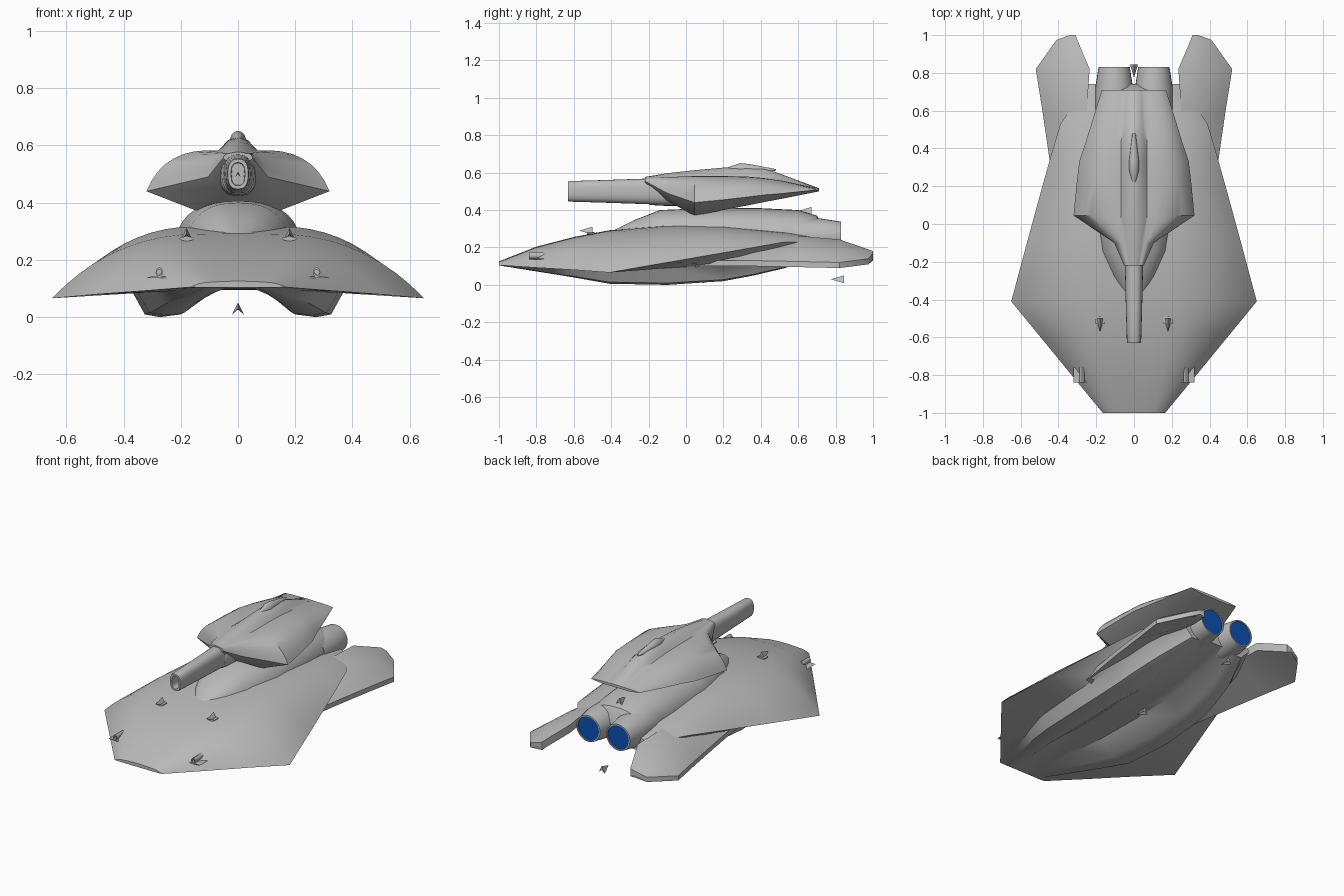
import bpy, bmesh, math
from math import sin, cos, pi

if "Cube" in bpy.data.objects:
    bpy.data.objects.remove(bpy.data.objects["Cube"], do_unlink=True)


def make_material(name, rgb):
    mat = bpy.data.materials.new(name)
    mat.use_nodes = True
    color = (*rgb, 1)
    mat.diffuse_color = color
    mat.node_tree.nodes["Principled BSDF"].inputs["Base Color"].default_value = color
    return mat


GREY = make_material("hull grey", (0.5, 0.5, 0.5))
BLUE = make_material("engine glow blue", (0.003, 0.08, 0.45))


def finish(name, bm, mat, angle):
    bmesh.ops.recalc_face_normals(bm, faces=bm.faces)
    mesh = bpy.data.meshes.new(name)
    bm.to_mesh(mesh)
    bm.free()
    mesh.materials.append(mat)
    obj = bpy.data.objects.new(name, mesh)
    bpy.context.collection.objects.link(obj)
    bpy.ops.object.select_all(action="DESELECT")
    obj.select_set(True)
    bpy.context.view_layer.objects.active = obj
    bpy.ops.object.shade_smooth_by_angle(angle=math.radians(angle))
    return obj


def loft(name, rings, mat=GREY, angle=35, flip=1):
    """Skin a list of (y, [(x, z), ...]) rings and cap both ends."""
    bm = bmesh.new()
    loops = [[bm.verts.new((x * flip, y, z)) for x, z in pts] for y, pts in rings]
    for a, b in zip(loops, loops[1:]):
        n = len(a)
        for i in range(n):
            j = (i + 1) % n
            bm.faces.new((a[i], a[j], b[j], b[i]))
    bm.faces.new(loops[0])
    bm.faces.new(loops[-1])
    return finish(name, bm, mat, angle)


def mirrored(half):
    """Close a half section that runs from top centre to bottom centre."""
    return half + [(-x, z) for x, z in reversed(half[1:-1])]


def bezier(a, b, c, steps=8):
    pts = []
    for i in range(steps + 1):
        t = i / steps
        pts.append(tuple((1 - t) ** 2 * p + 2 * t * (1 - t) * q + t * t * r
                         for p, q, r in zip(a, b, c)))
    return pts


def oval(cx, cz, rx, rz, power=1, n=28):
    def bend(v):
        return math.copysign(abs(v) ** power, v)
    return [(cx + rx * bend(sin(2 * pi * i / n)), cz + rz * bend(cos(2 * pi * i / n)))
            for i in range(n)]


# Hull: arched deck above, two belly pods with a channel between them below
def hull_section(w, edge, s, top, pod, pod_top, pod_low, keel):
    deck = bezier((s, top), (s + 0.58 * (w - s), top - 0.1 * (top - edge)), (w, edge))
    low = pod_low + 0.1 * (keel - pod_low)
    belly = [(pod, pod_top), (0.88 * pod, low), (0.74 * pod, pod_low),
             (0.54 * pod, low), (0.26 * pod, keel), (0, keel)]
    return mirrored([(0, top + 0.004), (s / 2, top + 0.003)] + deck + belly)


hull_stations = [
    (-1, .165, .105, .1, .122, .13, .104, .104, .104),
    (-.8, .33, .092, .15, .2, .21, .092, .072, .1),
    (-.6, .494, .08, .18, .252, .29, .088, .04, .097),
    (-.41, .65, .066, .2, .288, .35, .085, .006, .095),
    (-.1, .567, .12, .2, .315, .37, .09, 0, .095),
    (.2, .485, .172, .2, .31, .36, .11, .02, .1),
    (.36, .44, .2, .2, .295, .34, .14, .05, .115),
    (.53, .39, .23, .18, .28, .3, .16, .09, .14),
    (.74, .25, .225, .15, .25, .21, .19, .16, .18),
]
loft("hull", [(y, hull_section(*row)) for y, *row in hull_stations])


# Raised spine that carries the turret and cowls the engines
def spine_section(w, top, base=0.23):
    arch = [(w * sin(a) ** 0.85, base + (top - base) * cos(a) ** 0.8)
            for a in (i * pi / 18 for i in range(9))]
    return mirrored(arch + [(w, base), (0, base)])


spine_stations = [(-.4, .05, .285), (-.28, .12, .345), (-.14, .18, .4), (.1, .22, .41),
                  (.4, .215, .41), (.6, .2, .4), (.7, .19, .37), (.74, .18, .3)]
loft("turret_spine", [(y, spine_section(w, z)) for y, w, z in spine_stations])


# Turret: narrow ridge, rounded shoulders, sharp rim and a keeled underside
def turret_section(w, rim, s, shoulder, ridge, b, low):
    bulge = (shoulder + 0.1 * (shoulder - rim))
    side = bezier((s, shoulder), (s + 0.75 * (w - s), bulge), (w, rim))
    crest = [(0, ridge), (s * 0.5, ridge * 0.75 + shoulder * 0.25),
             (s * 0.8, ridge * 0.3 + shoulder * 0.7)]
    return mirrored(crest + side + [(b, low), (0, low)])


turret_stations = [
    (-.22, .052, .555, .03, .572, .577, .03, .54),
    (-.1, .105, .49, .05, .575, .597, .06, .45),
    (.045, .32, .44, .07, .582, .613, .14, .37),
    (.2, .305, .455, .07, .582, .627, .14, .4),
    (.33, .29, .47, .07, .578, .632, .14, .425),
    (.42, .26, .481, .07, .57, .624, .13, .443),
    (.52, .229, .489, .06, .555, .588, .12, .462),
    (.71, .17, .509, .05, .515, .517, .1, .5),
]
loft("turret", [(y, turret_section(*row)) for y, *row in turret_stations])

# Small fairing on the turret ridge
loft("ridge_fairing", [(y, oval(0, .615, r, h)) for y, r, h in
                       ((.22, .01, .012), (.29, .028, .036), (.34, .026, .031), (.48, .008, .004))])

# Main gun with a hollow upright muzzle, and its collar
gun = [(-.05, .05, .068), (-.22, .048, .068), (-.45, .043, .06), (-.62, .038, .055),
       (-.63, .035, .052), (-.63, .024, .04), (-.5, .022, .037)]
loft("main_gun", [(y, oval(0, .5, rx, rz, 0.75)) for y, rx, rz in gun])
collar = [(-.2, .05, .07), (-.19, .057, .076), (-.12, .064, .08), (0, .07, .08)]
loft("gun_collar", [(y, oval(0, .503, rx, rz, 0.8)) for y, rx, rz in collar])


# Rear stabiliser, drooping toward its outer edge
def fin_section(outer, inner, top, low):
    ridge = bezier((inner, top), (0.55 * outer + 0.45 * inner, top * 0.85 + low * 0.15),
                   (outer, low + 0.03), 5)
    return ridge + [(outer, low), (inner, top - 0.05)]


fin_stations = [(.05, .4, .3, .13, .1), (.36, .45, .28, .22, .1), (.6, .485, .25, .262, .095),
                (.82, .52, .235, .243, .09), (.975, .41, .3, .19, .11), (1, .34, .31, .18, .14)]


# Dart-shaped marker pointing forward, with a notched tail
def dart(name, x, y, z, size):
    bm = bmesh.new()
    tip, top, left, notch, right = [
        bm.verts.new((x + size * a, y + size * b, z + size * c)) for a, b, c in
        ((0, -1, 0), (0, 1, .6), (.6, 1, -.6), (0, 1, -.1), (-.6, 1, -.6))]
    for face in ((tip, top, left), (tip, left, notch), (tip, notch, right),
                 (tip, right, top), (top, notch, left), (top, right, notch)):
        bm.faces.new(face)
    finish(name, bm, GREY, 10)


# Paired parts on both sides
nozzle = [(.58, .1), (.72, .1), (.83, .083), (.83, .075), (.81, .075)]
for side, sign in (("left", 1), ("right", -1)):
    loft(side + "_fin", [(y, fin_section(*row)) for y, *row in fin_stations], flip=sign)
    loft(side + "_engine", [(y, oval(.105, .255, r, r)) for y, r in nozzle], flip=sign)
    loft(side + "_engine_glow", [(y, oval(.105, .255, .075, .075)) for y in (.819, .824)],
         BLUE, flip=sign)
    # Bow gun: short tube, hollow at the front, on a thin plate
    tube = [(-.76, .013), (-.84, .013), (-.84, .008), (-.8, .008)]
    loft(side + "_bow_gun", [(y, oval(.275, .157, r, r * 1.3, 1, 12)) for y, r in tube], flip=sign)
    loft(side + "_bow_plate", [(y, oval(.28, .139, .04, .003, 1, 8)) for y in (-.84, -.76)], flip=sign)
    # Deck gun: dart on a little pedestal
    dart(side + "_deck_dart", .18 * sign, -.535, .29, .035)
    loft(side + "_deck_mount", [(y, oval(.18, .274, .026, .008, 1, 10)) for y in (-.53, -.49)], flip=sign)

# Centre-line markers
for label, y, z, size in (("rear_low", .81, .03, .035), ("belly", .06, .03, .035),
                          ("rear_deck", .635, .395, .035), ("muzzle", -.55, .5, .015)):
    dart(label + "_marker", 0, y, z, size)
